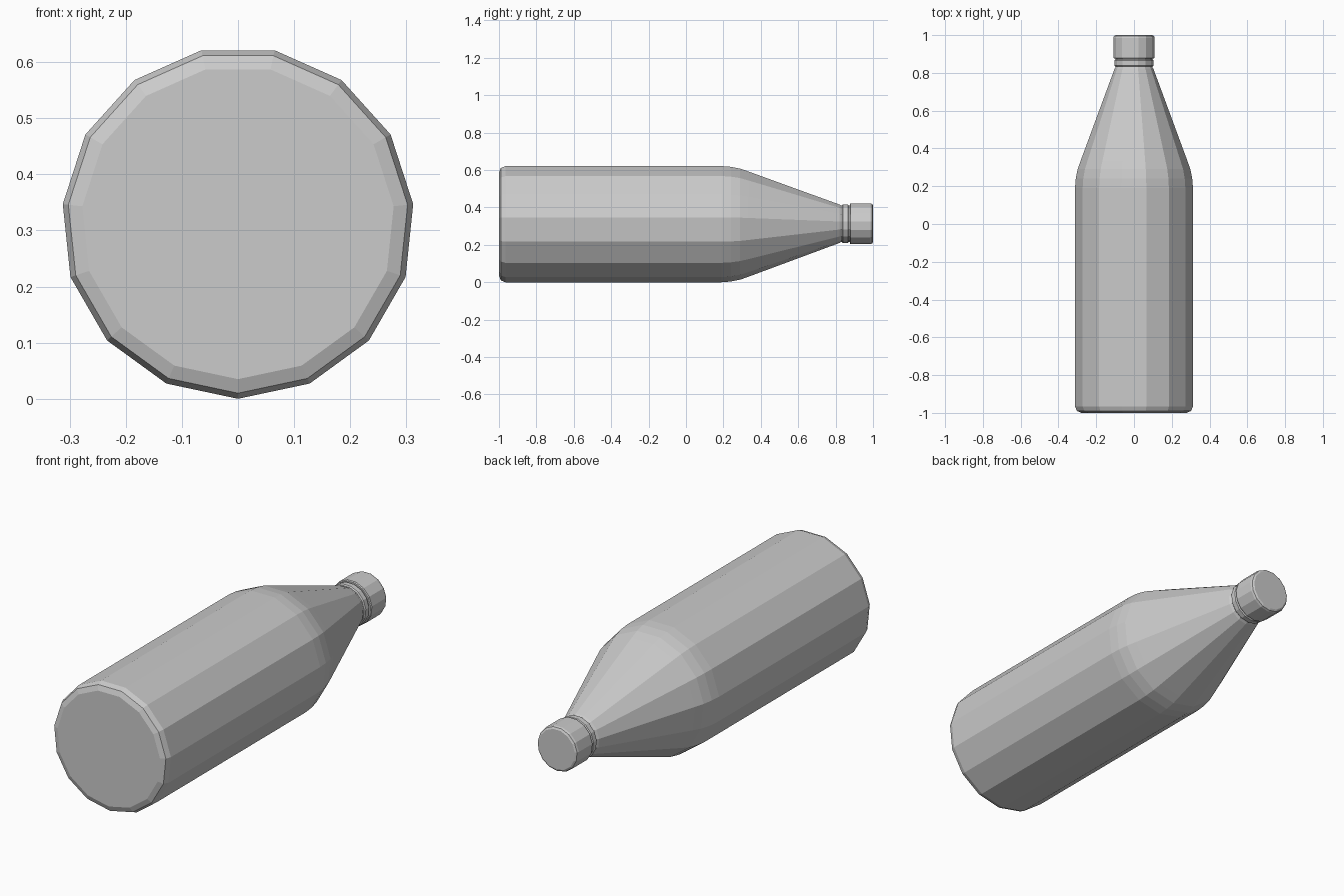
import bpy
import bmesh
from math import sin, cos, tau

SIDES = 15
AXIS_Z = 0.314

cube = bpy.data.objects.get("Cube")
if cube:
    bpy.data.objects.remove(cube, do_unlink=True)

grey = bpy.data.materials.new("plain_grey")
grey.use_nodes = True
colour = (0.6, 0.6, 0.6, 1)
grey.diffuse_color = colour
grey.node_tree.nodes["Principled BSDF"].inputs["Base Color"].default_value = colour


def lathe(name, profile):
    """Turn (radius, y) points about the lying bottle's axis and cap both ends."""
    bm = bmesh.new()
    rings = []
    for radius, y in profile:
        angles = [tau * i / SIDES for i in range(SIDES)]
        rings.append([bm.verts.new((radius * sin(a), y, AXIS_Z - radius * cos(a)))
                      for a in angles])
    for lower, upper in zip(rings, rings[1:]):
        for i in range(SIDES):
            j = (i + 1) % SIDES
            bm.faces.new((lower[i], lower[j], upper[j], upper[i]))
    bm.faces.new(rings[0])
    bm.faces.new(rings[-1])
    bmesh.ops.recalc_face_normals(bm, faces=bm.faces)
    mesh = bpy.data.meshes.new(name)
    bm.to_mesh(mesh)
    bm.free()
    mesh.materials.append(grey)
    obj = bpy.data.objects.new(name, mesh)
    bpy.context.collection.objects.link(obj)
    return obj


# Body: rounded base, straight wall, curved shoulder, tapering neck
lathe("bottle_body", [
    (0.279, -1.0), (0.304, -0.99), (0.314, -0.965),
    (0.314, 0.19), (0.310, 0.24), (0.300, 0.29), (0.284, 0.335),
    (0.104, 0.82), (0.098, 0.83), (0.098, 0.89),
])

# Tamper ring under the cap
lathe("neck_ring", [(0.100, 0.835), (0.105, 0.84), (0.105, 0.865), (0.100, 0.87)])

# Screw cap with bevelled rims
lathe("bottle_cap", [(0.106, 0.876), (0.110, 0.88), (0.110, 0.985),
                     (0.107, 0.995), (0.098, 1.0)])
